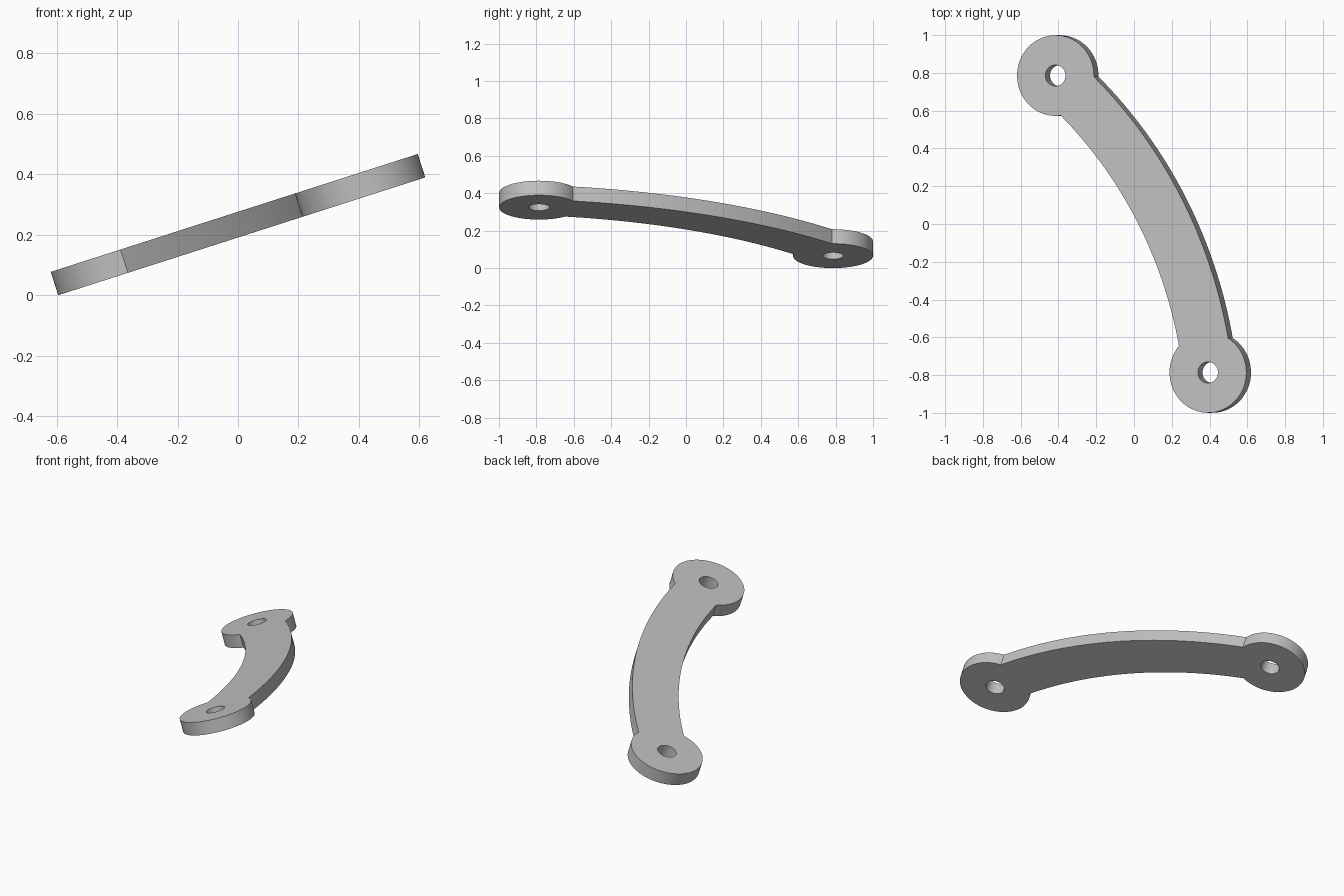
import bpy
import bmesh
from math import sin, cos, atan2, asin, pi, radians
from mathutils import Vector, Matrix
from mathutils.geometry import intersect_sphere_sphere_2d

cube = bpy.data.objects.get("Cube")
if cube:
    bpy.data.objects.remove(cube, do_unlink=True)

LUG_R, HOLE_R, THICK = 0.2135, 0.056, 0.081
HALF_SPAN = 0.893            # arm centre to hole centre
ARC_DROP = 2.25              # arm centre to centre of curvature
HALF_WIDTH = 0.138
TILT = radians(17.8)
lug = Vector((HALF_SPAN, 0))
pivot = Vector((0, -ARC_DROP))
arc_r = (lug - pivot).length


def arc(centre, r, start, end, steps):
    return [centre + r * Vector((cos(start + (end - start) * i / steps),
                                 sin(start + (end - start) * i / steps)))
            for i in range(steps + 1)]


def meeting_point(r):
    """Point where an arm edge of radius r runs into the lug."""
    pts = intersect_sphere_sphere_2d(pivot, r, lug, LUG_R)
    return min(pts, key=lambda p: p.x)


def angle(p, centre):
    return atan2(p.y - centre.y, p.x - centre.x)


# Half outline: outer arm edge, lug rim, inner arm edge
r_out, r_in = arc_r + HALF_WIDTH, arc_r - HALF_WIDTH
p_out, p_in = meeting_point(r_out), meeting_point(r_in)
a_out, a_in = angle(p_out, lug), angle(p_in, lug)
if a_in > 0:
    a_in -= 2 * pi
half = arc(pivot, r_out, pi / 2, angle(p_out, pivot), 16)
half += arc(lug, LUG_R, a_out, a_in, 56)[1:]
half += arc(pivot, r_in, angle(p_in, pivot), pi / 2, 16)[1:]
mirrored = [Vector((-p.x, p.y)) for p in reversed(half[1:-1])]
loops = [half + mirrored]

# Bolt holes
for side in (1, -1):
    loops.append(arc(Vector((side * HALF_SPAN, 0)), HOLE_R, 0, 2 * pi, 32)[:-1])

# Fill the profile and give it thickness
bm = bmesh.new()
edges = []
for loop in loops:
    verts = [bm.verts.new((p.x, p.y, -THICK / 2)) for p in loop]
    edges += [bm.edges.new((v, verts[(i + 1) % len(verts)]))
              for i, v in enumerate(verts)]
bmesh.ops.triangle_fill(bm, use_beauty=True, edges=edges, normal=(0, 0, 1))
extruded = bmesh.ops.extrude_face_region(bm, geom=bm.faces[:], use_keep_orig=True)
bmesh.ops.translate(bm, vec=(0, 0, THICK),
                    verts=[g for g in extruded["geom"]
                           if isinstance(g, bmesh.types.BMVert)])
bmesh.ops.recalc_face_normals(bm, faces=bm.faces[:])

# Turn the link to its diagonal, tilt it and stand it on the ground
turn = Matrix.Rotation(atan2(-0.786, 0.424), 4, "Z")
bm.transform(Matrix.Rotation(-TILT, 4, "Y") @ turn)
low = min(v.co.z for v in bm.verts)
bmesh.ops.translate(bm, vec=(0, 0, -low), verts=bm.verts[:])

mesh = bpy.data.meshes.new("curved_link")
bm.to_mesh(mesh)
bm.free()
link = bpy.data.objects.new("curved_link", mesh)
bpy.context.collection.objects.link(link)

# Plain grey finish
grey = bpy.data.materials.new("light_grey")
grey.use_nodes = True
colour = (0.53, 0.53, 0.53, 1)
grey.diffuse_color = colour
grey.node_tree.nodes["Principled BSDF"].inputs["Base Color"].default_value = colour
mesh.materials.append(grey)

bpy.ops.object.select_all(action="DESELECT")
link.select_set(True)
bpy.context.view_layer.objects.active = link
bpy.ops.object.shade_smooth_by_angle(angle=radians(30))
